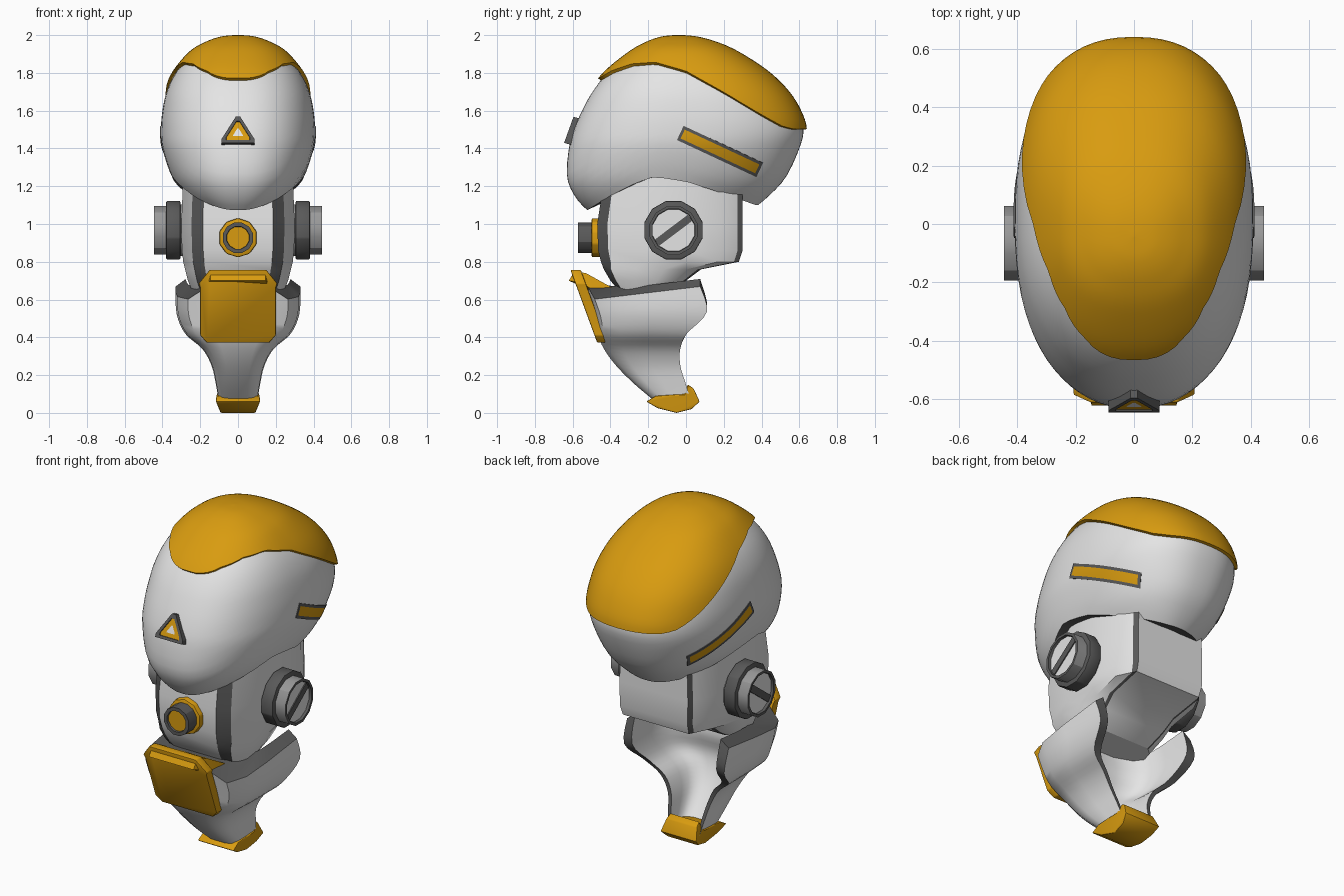
import bpy, bmesh, math
from mathutils import Vector

cube = bpy.data.objects.get("Cube")
if cube:
    bpy.data.objects.remove(cube, do_unlink=True)


def material(name, rgb):
    m = bpy.data.materials.new(name)
    m.use_nodes = True
    m.diffuse_color = (*rgb, 1)
    m.node_tree.nodes["Principled BSDF"].inputs["Base Color"].default_value = (*rgb, 1)
    return m


MATS = [material("white_shell", (.78, .78, .78)), material("golden_yellow", (.69, .33, .005)),
        material("dark_grey", (.1, .1, .1)), material("mid_grey", (.32, .32, .32))]
WHITE, GOLD, DARK, MID = range(4)


def finish(name, bm, thickness=0, offset=-1, bevel=0, angle=35, recalc=True):
    bmesh.ops.remove_doubles(bm, verts=bm.verts, dist=1e-5)
    if recalc:
        bmesh.ops.recalc_face_normals(bm, faces=bm.faces)
    me = bpy.data.meshes.new(name)
    bm.to_mesh(me)
    bm.free()
    for m in MATS:
        me.materials.append(m)
    ob = bpy.data.objects.new(name, me)
    bpy.context.collection.objects.link(ob)
    bpy.ops.object.select_all(action='DESELECT')
    ob.select_set(True)
    bpy.context.view_layer.objects.active = ob
    if thickness:
        mod = ob.modifiers.new("thickness", 'SOLIDIFY')
        mod.thickness, mod.offset = thickness, offset
        bpy.ops.object.modifier_apply(modifier=mod.name)
    if bevel:
        mod = ob.modifiers.new("soft_edges", 'BEVEL')
        mod.width, mod.segments = bevel, 2
        bpy.ops.object.modifier_apply(modifier=mod.name)
    bpy.ops.object.shade_smooth_by_angle(angle=math.radians(angle))


def spline(keys, s):
    i = max(0, min(int(s), len(keys) - 2))
    f, last = s - i, len(keys) - 1
    quad = zip(*(keys[max(0, min(last, i + k))] for k in (-1, 0, 1, 2)))
    return [b + .5 * f * (c - a + f * (2*a - 5*b + 4*c - d + f * (3*(b - c) + d - a)))
            for a, b, c, d in quad]


def polyline(pts, t):
    for (a, p), (b, q) in zip(pts, pts[1:]):
        if t < b:
            return p + (q - p) * max(0, (t - a) / (b - a))
    return pts[-1][1]


def solve(f, lo, hi):
    for _ in range(40):
        mid = (lo + hi) / 2
        lo, hi = (mid, hi) if f(mid) < 0 else (lo, mid)
    return hi


def skin(bm, rings, mat=lambda i: WHITE):
    rows = [[bm.verts.new(p) for p in r] for r in rings]
    n = len(rows[0])
    for a, b in zip(rows, rows[1:]):
        for i in range(n):
            j = (i + 1) % n
            bm.faces.new((a[i], a[j], b[j], b[i])).material_index = mat(i)
    return rows


# Egg-shaped head: height, front, back, half width
EGG = [(1.02, -.45, .22, .12), (1.08, -.53, .35, .20), (1.15, -.59, .44, .28),
       (1.25, -.63, .53, .35), (1.4, -.62, .60, .40), (1.5, -.593, .622, .408),
       (1.6, -.55, .59, .40), (1.7, -.495, .525, .378), (1.8, -.415, .42, .33),
       (1.9, -.29, .265, .245), (1.95, -.2, .15, .16), (1.976, -.12, .05, .08),
       (1.983, -.04, -.04, 0)]
TOP, POW = len(EGG) - 1, 2.35


def egg_point(a, s):
    z, yf, yb, w = spline(EGG, s)
    bulge = lambda v: math.copysign(abs(v) ** (2 / POW), v)
    return Vector((w * bulge(math.cos(a)), (yf + yb) / 2 + (yb - yf) / 2 * bulge(math.sin(a)), z))


def egg_side(y, z):
    _, yf, yb, w = spline(EGG, solve(lambda s: spline(EGG, s)[0] - z, 0, TOP))
    k = abs((y - (yf + yb) / 2) / ((yb - yf) / 2))
    return w * max(0, 1 - k ** POW) ** (1 / POW)


def egg_shell(bm, edge, cols=72, rows=30):
    def above(a):
        return lambda s: egg_point(a, s).z - polyline(edge, egg_point(a, s).y)
    angles = [math.tau * i / cols for i in range(cols)]
    starts = [solve(above(a), 0, TOP) for a in angles]
    return skin(bm, [[egg_point(a, s + (TOP - s) * r / rows) for a, s in zip(angles, starts)]
                     for r in range(rows + 1)])


# Head shell with a dark underside
bm = bmesh.new()
rim = egg_shell(bm, [(-.52, 1.075), (-.4, 1.15), (-.27, 1.215), (-.17, 1.25), (0, 1.225),
                     (.2, 1.16), (.37, 1.1), (.6, 1.08)])[0]
hub = bm.verts.new((0, -.1, 1.27))
for p, q in zip(rim, rim[1:] + rim[:1]):
    bm.faces.new((q, p, hub)).material_index = DARK
finish("head_shell", bm)

# Crown cap laid over the head
bm = bmesh.new()
egg_shell(bm, [(-.45, 1.76), (-.38, 1.8), (-.28, 1.835), (-.16, 1.845), (0, 1.8), (.2, 1.69),
               (.4, 1.57), (.5, 1.515), (.56, 1.5)])
for f in bm.faces:
    f.material_index = GOLD
finish("crown_cap", bm, thickness=.018, offset=1, recalc=False)

# Slanted side slots that follow the head: dark border, golden middle
ACROSS = (-.0415, -.026, -.013, 0, .013, .026, .0415)
ALONG = [-.232] + [.218 * k / 8 for k in range(-8, 9)] + [.232]
ca, sa = math.cos(math.radians(-25)), math.sin(math.radians(-25))
for side, word in ((1, "left"), (-1, "right")):
    bm = bmesh.new()
    grid = []
    for t in ACROSS:
        spots = [(.18 + u * ca - t * sa, 1.384 + u * sa + t * ca) for u in ALONG]
        grid.append([bm.verts.new((side * (egg_side(y, z) + .004), y, z)) for y, z in spots])
    for r, (a, b) in enumerate(zip(grid, grid[1:])):
        for i in range(len(a) - 1):
            quad = (a[i], a[i + 1], b[i + 1], b[i])
            border = r in (0, len(grid) - 2) or i in (0, len(a) - 2)
            face = bm.faces.new(quad if side > 0 else quad[::-1])
            face.material_index = DARK if border else GOLD
    finish(word + "_side_slot", bm, thickness=.009, recalc=False)


# Prism with an optional stepped front face: (scale, depth, inner colour)
def prism(name, pts, back, mat, steps=(), bevel=0, shape=None):
    bm = bmesh.new()
    back = Vector(back)
    front = [bm.verts.new(p) for p in pts]
    rear = [bm.verts.new(Vector(p) + back) for p in pts]
    face = bm.faces.new(front)
    bm.faces.new(rear[::-1])
    for i in range(len(pts)):
        j = (i + 1) % len(pts)
        bm.faces.new((front[j], front[i], rear[i], rear[j]))
    for f in bm.faces:
        f.material_index = mat
    bmesh.ops.recalc_face_normals(bm, faces=bm.faces)
    inward = -face.normal.copy()
    for scale, depth, inner in steps:
        bmesh.ops.inset_individual(bm, faces=[face], thickness=0)
        mid = face.calc_center_median()
        for v in face.verts:
            v.co = mid + (v.co - mid) * scale + inward * depth
        face.material_index = inner
    for v in bm.verts:
        if shape:
            v.co = shape(v.co)
    finish(name, bm, bevel=bevel, angle=30, recalc=False)


def mirrored(half):
    return half + [(-p[0], *p[1:]) for p in reversed(half)]


# Triangular eye
eye = mirrored([(.012, 1.568), (.087, 1.45), (.087, 1.43)])
prism("triangle_eye", [(x, -.62 + .36 * (z - 1.5), z) for x, z in eye], (0, .08, -.025), DARK,
      [(.72, 0, DARK), (.98, .006, GOLD), (.42, 0, WHITE)])

# Neck block with dark corner strips: height, front, back, half width
NECK = [(1.26, -.43, .30, .29), (1.0, -.47, .30, .30), (.86, -.465, .30, .297),
        (.80, -.45, .28, .29), (.76, -.435, .08, .28), (.70, -.40, 0, .265),
        (.64, -.35, -.1, .24)]
section = mirrored([(.62, 0), (.82, .07), (1, .33), (1, .62), (.93, .85), (.79, .965), (.74, 1)])
bm = bmesh.new()
rows = skin(bm, [[(x * w, yf + (yb - yf) * t, z) for x, t in section] for z, yf, yb, w in NECK],
            lambda i: DARK if i in (0, 5, 7, 12) else WHITE)
bm.faces.new(rows[0])
bm.faces.new(rows[-1])
finish("neck_block", bm, angle=30)

# Open-backed jaw: height, front, back, half width, rim tilt
JAW = [(.66, -.525, .075, .33, 1), (.53, -.495, .11, .325, .3), (.42, -.468, .005, .28, 0),
       (.34, -.435, -.03, .19, 0), (.25, -.37, -.03, .14, 0), (.15, -.27, 0, .117, 0),
       (.05, -.15, .03, .1, 0)]
channel = mirrored([(.45, 0), (.8, .07), (.97, .25), (1, .55), (1, 1),
                    (.84, 1), (.82, .72), (.79, .56), (.62, .44), (.3, .38)])


def jaw_ring(s):
    z, yf, yb, w, tilt = spline(JAW, s)
    ring = []
    for i, (x, t) in enumerate(channel):
        y = yf + (yb - yf) * t
        inner = 5 <= i <= 14
        rise = .12 * y + (.04 if inner else 0) + (.08 if t < .05 else 0)
        ring.append((x * w, y, z + tilt * rise))
    return ring


bm = bmesh.new()
steps = 4 * (len(JAW) - 1)
rows = skin(bm, [jaw_ring(k / 4) for k in range(steps + 1)],
            lambda i: DARK if i in (4, 14) else WHITE)
for row in (rows[0], rows[-1]):
    for i in range(4):
        for side in (row[:10], row[:9:-1]):
            bm.faces.new((side[i], side[i + 1], side[8 - i], side[9 - i])).material_index = DARK
    bm.faces.new((row[0], row[9], row[10], row[19])).material_index = DARK
finish("jaw", bm, angle=40)

# Chin plate and its thick top lip
chin = mirrored([(.15, .757), (.208, .685), (.2, .66), (.2, .41), (.165, .372)])
prism("chin_plate", [(x, -.612 + .368 * (.757 - z), z) for x, z in chin], (0, .055, 0), GOLD,
      bevel=.006)
prism("chin_lip", mirrored([(.145, -.59, .75), (.165, -.53, .74), (.2, -.34, .635)]),
      (0, -.03, -.05), GOLD)

# Jaw tip, narrowing downwards and upwards
tip = [(-.21, .06), (-.16, .09), (-.01, .1), (.01, .15), (.04, .13), (.072, .06), (.03, .02),
       (-.05, 0), (-.15, .025)]
prism("jaw_tip", [(-.122, y, z) for y, z in tip], (.244, 0, 0), GOLD, bevel=.005,
      shape=lambda c: Vector((c.x * (.75 + .25 * min(c.z / .07, 1) - 3 * max(0, c.z - .07)),
                              c.y, c.z)))


# Round fittings
def circle(r, sides, place):
    turns = [math.tau * (i + .5) / sides for i in range(sides)]
    return [place(r * math.cos(a), r * math.sin(a)) for a in turns]


def on_front(y):
    return lambda u, v: (u, y, .927 + v)


def on_side(x):
    return lambda u, v: (x, -.066 + u, .967 + v)


prism("nozzle_collar", circle(.104, 10, on_front(-.5)), (0, .1, 0), GOLD, bevel=.008)
prism("nozzle_tube", circle(.083, 12, on_front(-.572)), (0, .1, 0), DARK,
      [(.75, 0, DARK), (.97, .012, GOLD)])
for side, word in ((1, "left"), (-1, "right")):
    prism(word + "_ear_ring", circle(.16, 12, on_side(side * .38)), (-side * .075, 0, 0), DARK,
          bevel=.006)
    prism(word + "_ear_hub", circle(.14, 12, on_side(side * .31)), (-side * .06, 0, 0), MID)
    prism(word + "_ear_disc", circle(.132, 12, on_side(side * .445)), (-side * .1, 0, 0), MID,
          [(.99, 0, DARK), (.89, 0, DARK), (.98, .015, WHITE)])
    ca, sa = math.cos(math.radians(37)), math.sin(math.radians(37))
    bar = [(u * ca - v * sa, u * sa + v * ca)
           for u, v in ((-.11, -.02), (.11, -.02), (.11, .02), (-.11, .02))]
    prism(word + "_ear_slash", [on_side(side * .436)(u, v) for u, v in bar],
          (-side * .008, 0, 0), DARK)
